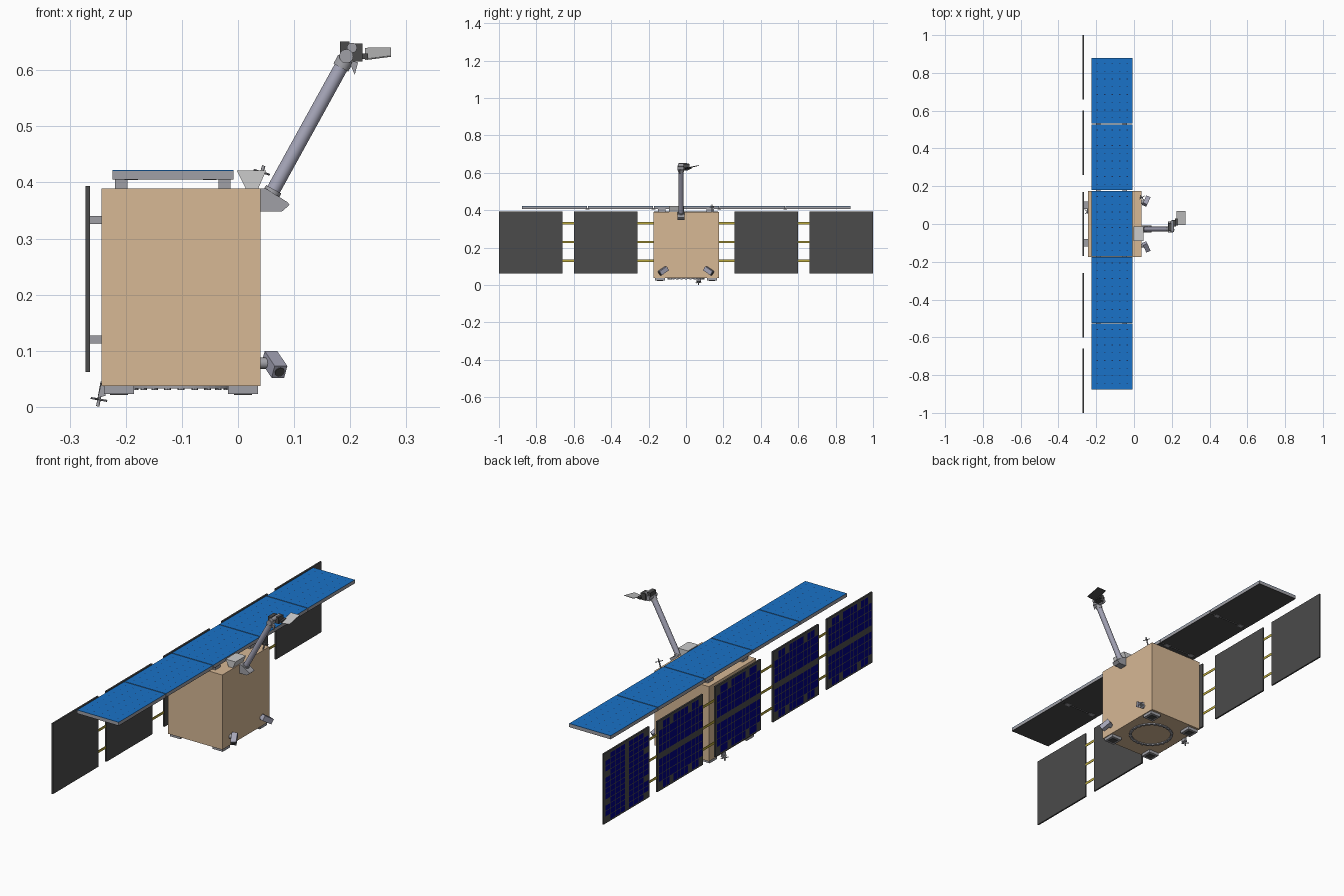
import bpy, bmesh, math
from mathutils import Vector, Matrix

if "Cube" in bpy.data.objects:
    bpy.data.objects.remove(bpy.data.objects["Cube"])


def material(name, rgb):
    m = bpy.data.materials.new(name)
    m.diffuse_color = (*rgb, 1)
    m.use_nodes = True
    m.node_tree.nodes["Principled BSDF"].inputs["Base Color"].default_value = m.diffuse_color
    return m


TAN = material("tan_foil", (0.68, 0.48, 0.30))
BLUE = material("antenna_blue", (0.01, 0.17, 0.58))
NAVY = material("cell_navy", (0.0, 0.0, 0.22))
DARK = material("dark_grey", (0.07, 0.07, 0.07))
BLACK = material("slot_dark", (0.01, 0.03, 0.1))
GREY = material("metal_grey", (0.35, 0.35, 0.38))
STEEL = material("boom_steel", (0.38, 0.38, 0.48))
GOLD = material("hinge_gold", (0.5, 0.4, 0.05))
WHITE = material("plate_white", (0.8, 0.8, 0.8))


def finish(name, bm, mat, normals=True):
    if normals:
        bmesh.ops.recalc_face_normals(bm, faces=bm.faces)
    me = bpy.data.meshes.new(name)
    bm.to_mesh(me)
    bm.free()
    me.materials.append(mat)
    ob = bpy.data.objects.new(name, me)
    bpy.context.collection.objects.link(ob)
    return ob


def box(name, lo, hi, mat=GREY):
    bm = bmesh.new()
    lo, hi = Vector(lo), Vector(hi)
    bmesh.ops.create_cube(bm, size=1, matrix=Matrix.Translation((lo + hi) / 2) @ Matrix.Diagonal((*(hi - lo), 1)))
    return finish(name, bm, mat)


def rod(name, a, b, r, mat=STEEL, n=24, r2=None, spin=0):
    a, b = Vector(a), Vector(b)
    d = b - a
    bm = bmesh.new()
    mtx = Matrix.Translation((a + b) / 2) @ d.to_track_quat('Z', 'Y').to_matrix().to_4x4() @ Matrix.Rotation(spin, 4, 'Z')
    bmesh.ops.create_cone(bm, cap_ends=True, segments=n, radius1=r, radius2=r if r2 is None else r2,
                          depth=d.length, matrix=mtx)
    for f in bm.faces:
        f.smooth = n > 8 and len(f.verts) == 4
    return finish(name, bm, mat)


def extrude_y(name, pts, y0, y1, mat=GREY):
    bm = bmesh.new()
    f = bm.faces.new([bm.verts.new((x, y0, z)) for x, z in pts])
    r = bmesh.ops.extrude_face_region(bm, geom=[f])
    bmesh.ops.translate(bm, vec=(0, y1 - y0, 0), verts=[v for v in r["geom"] if isinstance(v, bmesh.types.BMVert)])
    return finish(name, bm, mat)


def ring(name, z0, z1, ri, ro, c, mat, n=48):
    bm = bmesh.new()
    loops = [[bm.verts.new((c[0] + r * math.cos(2 * math.pi * i / n), c[1] + r * math.sin(2 * math.pi * i / n), z))
              for i in range(n)] for r, z in ((ri, z0), (ro, z0), (ro, z1), (ri, z1))]
    for k in range(4):
        A, B = loops[k], loops[(k + 1) % 4]
        for i in range(n):
            bm.faces.new((A[i], A[(i + 1) % n], B[(i + 1) % n], B[i]))
    return finish(name, bm, mat)


# main body
box("body", (-0.243, -0.174, 0.037), (0.04, 0.176, 0.389), TAN)

# solar wing: five panels with cells on the back face
def cells(name, y0, y1, z0, z1, vertical):
    bm = bmesh.new()
    x, m, band, g = -0.2725, 0.008, 0.026, 0.003
    cols, rows = (12, 8) if not vertical else (8, 12)
    dy = (y1 - y0 - 2 * m - (band if vertical else 0)) / cols
    dz = (z1 - z0 - 2 * m - (0 if vertical else band)) / rows
    for i in range(cols):
        for j in range(rows):
            edge_i, edge_j = i in (0, cols - 1), j in (0, rows - 1)
            mid = i in (3, 8) if not vertical else j in (3, 8)
            if (edge_i and edge_j) or (mid and (edge_i if vertical else edge_j)):
                continue  # notches in the cell field
            a = y0 + m + i * dy + (band if vertical and i >= cols // 2 else 0)
            b = z0 + m + j * dz + (band if not vertical and j >= rows // 2 else 0)
            q = ((a, b), (a, b + dz - g), (a + dy - g, b + dz - g), (a + dy - g, b))
            bm.faces.new([bm.verts.new((x, p, r)) for p, r in q])
    finish(name, bm, NAVY, False)


for k, (y0, y1) in enumerate(((-1, -0.66), (-0.6, -0.26), (-0.17, 0.17), (0.26, 0.6), (0.66, 1))):
    box(f"solar_panel_{k}", (-0.2715, y0, 0.062), (-0.264, y1, 0.394), DARK)
    cells(f"solar_cells_{k}", y0, y1, 0.062, 0.394, k == 4)

# gold strips joining the panels, and stand-offs to the body
for z in (0.13, 0.23, 0.33):
    for s in (-1, 1):
        for k, (a, b) in enumerate(((0.165, 0.265), (0.595, 0.665))):
            y0, y1 = sorted((s * a, s * b))
            box("panel_strip", (-0.2685, y0, z - 0.006), (-0.2665, y1, z + 0.006), GOLD)
for y in (-0.1, 0.1):
    for z in (0.12, 0.333):
        box("panel_standoff", (-0.265, y - 0.02, z - 0.007), (-0.242, y + 0.02, z + 0.007))

# flat antenna on top: five segments with blue top skin and dark underside
W = 0.352
for k in range(5):
    c = (k - 2) * W + 0.002
    y0, y1 = c - W / 2 + 0.002, c + W / 2 - 0.002
    box(f"antenna_core_{k}", (-0.224, y0, 0.4065), (-0.008, y1, 0.4205))
    box(f"antenna_top_{k}", (-0.224, y0, 0.4205), (-0.008, y1, 0.422), BLUE)
    box(f"antenna_base_{k}", (-0.224, y0, 0.405), (-0.008, y1, 0.4065), DARK)
    bm = bmesh.new()
    for i in range(5):
        for j in range(8):
            x, y = -0.195 + i * 0.04, c + (j - 3.5) * 0.041
            bm.faces.new([bm.verts.new((x + p * 0.0035, y + q * 0.0015, 0.4224))
                          for p, q in ((-1, -1), (1, -1), (1, 1), (-1, 1))])
    finish(f"antenna_slots_{k}", bm, BLACK, False)
    if k < 4:
        for x in (-0.19, -0.05):
            box("antenna_hinge", (x - 0.012, y1 - 0.008, 0.404), (x + 0.012, y1 + 0.012, 0.412))
for x in (-0.208, -0.024):
    for y in (-0.13, 0.13):
        box("antenna_leg", (x - 0.011, y - 0.02, 0.388), (x + 0.011, y + 0.02, 0.406))

# underside: corner feet, separation ring with teeth
for x in (-0.212, 0.009):
    for y in (-0.138, 0.138):
        box("foot", (x - 0.027, y - 0.027, 0.023), (x + 0.027, y + 0.027, 0.038))
        box("foot_pad", (x - 0.016, y - 0.016, 0.0215), (x + 0.016, y + 0.016, 0.024), DARK)
CX = -0.1015
ring("separation_ring", 0.033, 0.038, 0.088, 0.1, (CX, 0), GREY)
for i in range(24):
    t = 2 * math.pi * i / 24
    p = Vector((CX + 0.094 * math.cos(t), 0.094 * math.sin(t), 0))
    rod("ring_tooth", p + Vector((0, 0, 0.030)), p + Vector((0, 0, 0.034)), 0.006, GREY, 8)

# two slanted sensors low on the front side
for s in (-1, 1):
    base = Vector((0.056, s * 0.102, 0.089))
    d = Vector((0.35, s * 0.75, -0.52)).normalized()
    rod("sensor_mount", (0.039, s * 0.115, 0.078), (0.06, s * 0.115, 0.078), 0.010, GREY, 16)
    rod("sensor_box", base, base + d * 0.05, 0.0175, STEEL, 4, spin=math.pi / 4)
    rod("sensor_lens", base + d * 0.049, base + d * 0.052, 0.009, DARK, 16)

# wedge tray beside the boom
extrude_y("wedge_tray", ((0.014, 0.389), (0.036, 0.389), (0.05, 0.421), (-0.002, 0.421)), -0.09, -0.012, WHITE)

# boom with bracket, collars and head
Y = -0.027
extrude_y("boom_bracket", ((0.039, 0.348), (0.078, 0.348), (0.092, 0.36), (0.088, 0.365), (0.05, 0.389), (0.039, 0.389)),
          Y - 0.018, Y + 0.018)
A, B = Vector((0.055, Y, 0.372)), Vector((0.19, Y, 0.617))
u = (B - A).normalized()
rod("boom", A, B, 0.0125)
rod("boom_lower_collar", A - u * 0.004, A + u * 0.018, 0.0155, GREY)
rod("boom_upper_collar", B - u * 0.014, B + u * 0.004, 0.015, GREY)
rod("head_pivot", (0.193, -0.046, 0.625), (0.193, 0.012, 0.625), 0.0125, GREY)
rod("head_small_pivot", (0.203, -0.042, 0.64), (0.203, 0.015, 0.64), 0.009, GREY)
box("head_block", (0.182, -0.038, 0.628), (0.199, 0.006, 0.651), DARK)
box("head_box", (0.198, -0.014, 0.616), (0.222, 0.02, 0.648), DARK)
box("head_arm", (0.218, -0.008, 0.62), (0.232, 0.03, 0.63), DARK)
extrude_y("head_fin", ((0.197, 0.618), (0.214, 0.614), (0.208, 0.592)), -0.034, -0.026)

# tilted reflector plate: white above, dark beneath
for name, off, mat in (("reflector_top", 0.001, WHITE), ("reflector_back", 0, DARK)):
    bm = bmesh.new()
    p = [(0.226, -0.006, 0.618), (0.273, -0.006, 0.624), (0.273, 0.07, 0.639), (0.226, 0.07, 0.638)]
    lo = [bm.verts.new((x, y, z + off)) for x, y, z in p]
    hi = [bm.verts.new((x, y, z + off + 0.001)) for x, y, z in p]
    bm.faces.new(lo)
    bm.faces.new(hi)
    for i in range(4):
        bm.faces.new((lo[i], lo[(i + 1) % 4], hi[(i + 1) % 4], hi[i]))
    finish(name, bm, mat)


# small cross antennas
def cross(name, base, tip):
    base, tip = Vector(base), Vector(tip)
    q = (tip - base).to_track_quat('Z', 'Y')
    rod(name + "_stem", base, tip, 0.003, GREY, 10)
    for i in range(2):
        a = q @ Vector((math.cos(i * math.pi / 2 + 0.6), math.sin(i * math.pi / 2 + 0.6), 0)) * 0.017
        c = base.lerp(tip, 0.72)
        rod(name + "_bar", c - a, c + a, 0.0018, GREY, 8)


cross("upper_cross", (0.033, 0.14, 0.388), (0.046, 0.14, 0.43))
cross("lower_cross", (-0.242, 0.067, 0.045), (-0.25, 0.067, 0.001))
extrude_y("lower_cross_bracket", ((-0.242, 0.05), (-0.236, 0.02), (-0.25, 0.016)), 0.055, 0.079)
